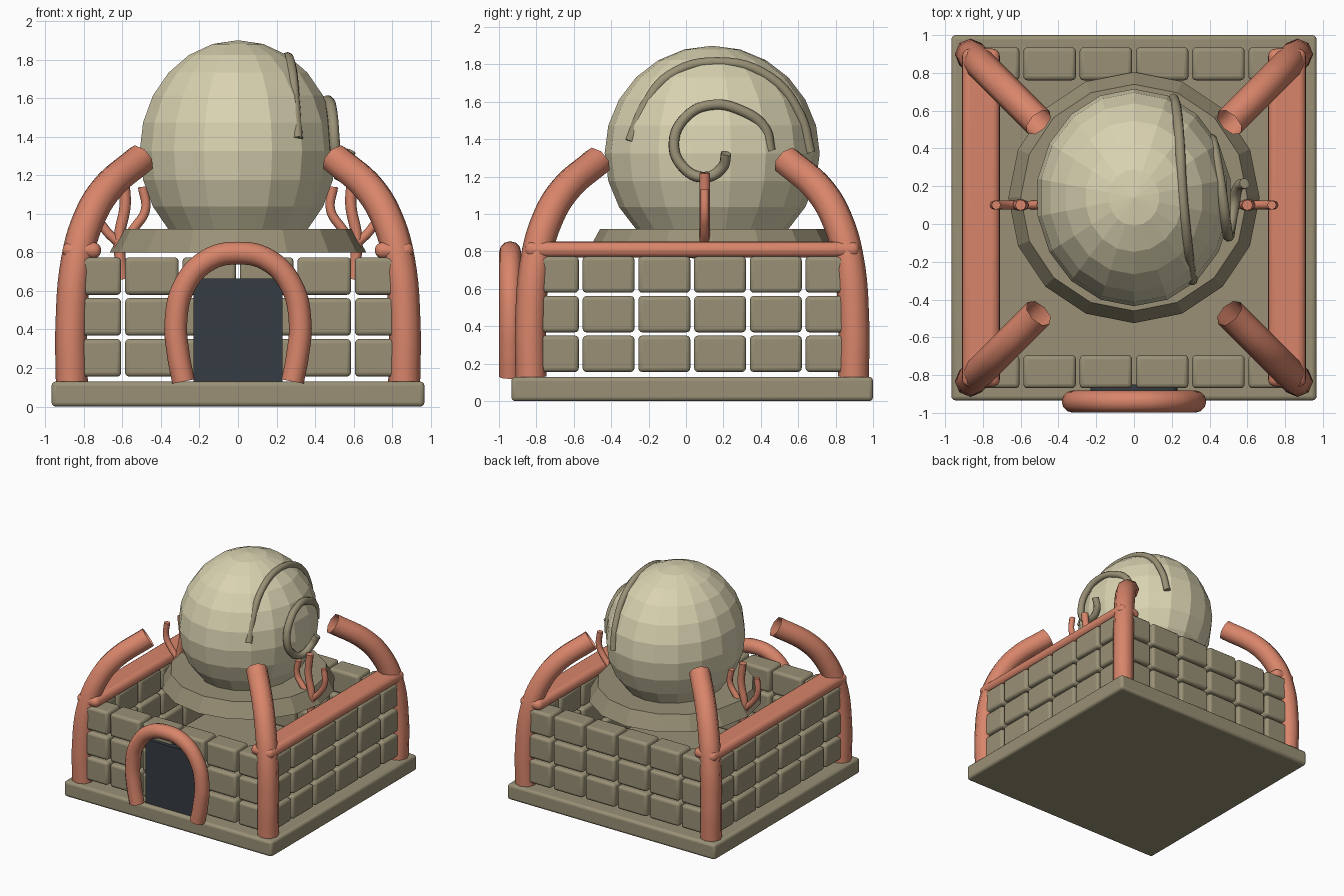
import bpy, bmesh, math
from mathutils import Matrix, Vector

if "Cube" in bpy.data.objects:
    bpy.data.objects.remove(bpy.data.objects["Cube"])

CY = 0.033          # centre of the square building in y


def material(name, rgb):
    m = bpy.data.materials.new(name)
    m.diffuse_color = (*rgb, 1)
    m.use_nodes = True
    m.node_tree.nodes["Principled BSDF"].inputs["Base Color"].default_value = m.diffuse_color
    return m


STONE = material("khaki stone", (0.32, 0.28, 0.18))
SAND = material("pale sand", (0.70, 0.65, 0.44))
CORAL = material("coral red", (0.69, 0.235, 0.145))
DARK = material("dark slate", (0.035, 0.045, 0.055))


def finish(name, bm, mat, bevel=0, segments=3, smooth=True):
    mesh = bpy.data.meshes.new(name)
    bm.to_mesh(mesh)
    bm.free()
    mesh.materials.append(mat)
    ob = bpy.data.objects.new(name, mesh)
    bpy.context.collection.objects.link(ob)
    if bevel:
        mod = ob.modifiers.new("rounding", 'BEVEL')
        mod.width, mod.segments = bevel, segments
    if smooth:
        bpy.ops.object.select_all(action='DESELECT')
        ob.select_set(True)
        bpy.context.view_layer.objects.active = ob
        bpy.ops.object.shade_smooth_by_angle(angle=math.radians(35))
    return ob


def add_box(bm, centre, size):
    bmesh.ops.create_cube(bm, size=1, matrix=Matrix.Translation(centre) @ Matrix.Diagonal((*size, 1)))


def box(name, centre, size, mat, bevel=0, segments=3):
    bm = bmesh.new()
    add_box(bm, centre, size)
    return finish(name, bm, mat, bevel, segments)


def tube(name, points, radius, mat, sides=2, caps=False, taper=None):
    cu = bpy.data.curves.new(name, 'CURVE')
    cu.dimensions = '3D'
    cu.bevel_depth, cu.bevel_resolution = radius, sides
    cu.resolution_u, cu.use_fill_caps = 6, caps
    sp = cu.splines.new('BEZIER')
    sp.bezier_points.add(len(points) - 1)
    for i, (bp, p) in enumerate(zip(sp.bezier_points, points)):
        bp.co = p
        bp.handle_left_type = bp.handle_right_type = 'AUTO'
        bp.radius = taper[i] if taper else 1
    cu.materials.append(mat)
    ob = bpy.data.objects.new(name, cu)
    bpy.context.collection.objects.link(ob)
    return ob


# Base slab
box("base", (0, CY, 0.065), (1.934, 1.934, 0.13), STONE, 0.022)

# Brick walls: three rows of six rounded bricks with open joints
STEP, WALL = 0.298, 0.815
for name, along_x, side in (("front_wall", True, -1), ("back_wall", True, 1),
                            ("left_wall", False, -1), ("right_wall", False, 1)):
    bm = bmesh.new()
    for row in range(3):
        z = 0.253 + row * 0.212
        for col in range(6):
            t = (col - 2.5) * STEP
            if along_x:
                add_box(bm, (t, CY + side * WALL, z), (0.278, 0.175, 0.195))
            else:
                add_box(bm, (side * WALL, CY + t, z), (0.175, 0.278, 0.195))
    finish(name, bm, STONE, 0.022)

# Door panel with rounded upper corners, and its arch
bm = bmesh.new()
outline = [(-0.23, 0.13), (0.23, 0.13)]
for cx, start in ((0.19, 0), (-0.19, 90)):
    for k in range(5):
        a = math.radians(start + k * 22.5)
        outline.append((cx + 0.04 * math.cos(a), 0.625 + 0.04 * math.sin(a)))
face = bm.faces.new([bm.verts.new((x, -0.90, z)) for x, z in outline])
ext = bmesh.ops.extrude_face_region(bm, geom=[face])
bmesh.ops.translate(bm, verts=[v for v in ext["geom"] if isinstance(v, bmesh.types.BMVert)], vec=(0, 0.05, 0))
bmesh.ops.recalc_face_normals(bm, faces=bm.faces[:])
finish("door", bm, DARK)

half = [(0.283, 0.13), (0.308, 0.26), (0.322, 0.44), (0.276, 0.63), (0.155, 0.76)]
arch = half + [(0, 0.796)] + [(-x, z) for x, z in reversed(half)]
tube("door_arch", [(x, -0.94, z) for x, z in arch], 0.059, CORAL, 4)

# Corner posts curving inward along the diagonals
post = [(0.862, 0.13), (0.864, 0.42), (0.835, 0.76), (0.775, 0.97), (0.685, 1.125), (0.505, 1.285)]
for sx in (-1, 1):
    for sy in (-1, 1):
        name = ("front" if sy < 0 else "back") + ("_left" if sx < 0 else "_right") + "_post"
        tube(name, [(sx * d, CY + sy * d, z) for d, z in post], 0.083, CORAL, 2)

# Rounded rails lying on the side walls
for sx, name in ((-1, "left_rail"), (1, "right_rail")):
    box(name, (sx * 0.81, CY, 0.81), (0.20, 1.79, 0.085), CORAL, 0.040, 4)

# Collar under the dome
bm = bmesh.new()
bmesh.ops.create_cone(bm, cap_ends=True, segments=16, radius1=0.665, radius2=0.60, depth=0.12,
                      matrix=Matrix.Translation((0, 0.14, 0.86)) @ Matrix.Rotation(math.pi / 2, 4, 'Z'))
finish("collar", bm, STONE, smooth=False)

# Faceted dome, narrower in x
bm = bmesh.new()
bmesh.ops.create_uvsphere(bm, u_segments=18, v_segments=12, radius=0.575,
                          matrix=Matrix.Translation((0, 0.14, 1.325)) @ Matrix.Diagonal((0.9, 1, 1, 1)))
finish("dome", bm, SAND, smooth=False)

# Curled vines on the dome
tube("long_vine", [(0.31, -0.3, 1.39), (0.295, -0.22, 1.58), (0.28, -0.09, 1.74), (0.255, 0.17, 1.812),
                   (0.24, 0.45, 1.73), (0.225, 0.61, 1.53), (0.21, 0.665, 1.33)],
     0.027, STONE, 2, True)
tube("spiral_vine", [(0.585, 0.215, 1.325), (0.55, 0.195, 1.25), (0.53, 0.10, 1.197), (0.51, -0.015, 1.25),
                     (0.50, -0.065, 1.38), (0.488, 0.0, 1.52), (0.47, 0.13, 1.583), (0.445, 0.29, 1.555),
                     (0.42, 0.42, 1.46), (0.41, 0.45, 1.34)],
     0.029, STONE, 2, True)

# Small branching coral on each side
for sx, side in ((-1, "left"), (1, "right")):
    branches = {
        "trunk": [(0.60, 0.66), (0.615, 0.88), (0.585, 1.05), (0.60, 1.22)],
        "inner_branch": [(0.61, 0.84), (0.535, 0.93), (0.48, 1.02), (0.495, 1.14)],
        "outer_branch": [(0.61, 0.84), (0.69, 0.92), (0.738, 1.01), (0.73, 1.13)],
    }
    for part, pts in branches.items():
        tube(f"{side}_coral_{part}", [(sx * x, 0.10, z) for x, z in pts],
             0.029 if part == "trunk" else 0.024, CORAL, 2, True)
